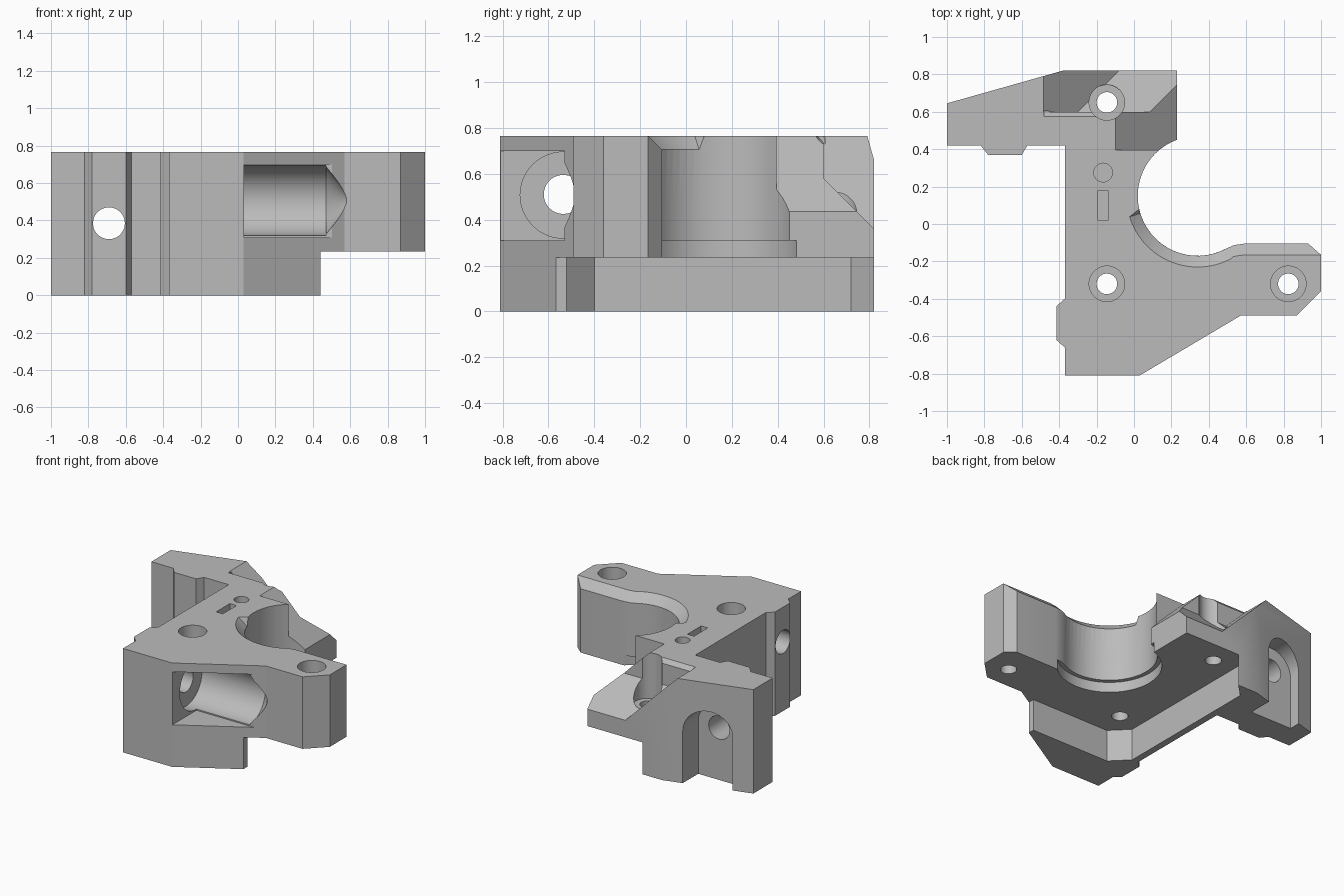
import bpy, bmesh
from math import sin, cos, radians, tau

if "Cube" in bpy.data.objects:
    bpy.data.objects.remove(bpy.data.objects["Cube"], do_unlink=True)

grey = bpy.data.materials.new("plain grey")
grey.use_nodes = True
grey.diffuse_color = (0.5, 0.5, 0.5, 1)
grey.node_tree.nodes["Principled BSDF"].inputs["Base Color"].default_value = (0.5, 0.5, 0.5, 1)

TOP, HIGH, LOW = 0.765, 0.9, -0.1
BORE = (0.34, 0.15)


def loft(name, axis, low_pts, low, high_pts, high):
    """Solid between two matching outlines set across an axis."""
    place = {"x": lambda a, b, h: (h, a, b),
             "y": lambda a, b, h: (a, h, b),
             "z": lambda a, b, h: (a, b, h)}[axis]
    bm = bmesh.new()
    lows = [bm.verts.new(place(a, b, low)) for a, b in low_pts]
    highs = [bm.verts.new(place(a, b, high)) for a, b in high_pts]
    bm.faces.new(lows)
    bm.faces.new(highs)
    n = len(lows)
    for i in range(n):
        j = (i + 1) % n
        bm.faces.new((lows[i], lows[j], highs[j], highs[i]))
    bmesh.ops.recalc_face_normals(bm, faces=bm.faces)
    mesh = bpy.data.meshes.new(name)
    bm.to_mesh(mesh)
    bm.free()
    obj = bpy.data.objects.new(name, mesh)
    bpy.context.collection.objects.link(obj)
    obj.data.materials.append(grey)
    return obj


def prism(name, axis, pts, low, high):
    return loft(name, axis, pts, low, pts, high)


def arc(a, b, r, start, end, n=32):
    steps = [radians(start + (end - start) * i / n) for i in range(n + 1)]
    return [(a + r * cos(t), b + r * sin(t)) for t in steps]


def circle(a, b, r, n=48):
    return [(a + r * cos(tau * i / n), b + r * sin(tau * i / n)) for i in range(n)]


def box(a0, a1, b0, b1):
    return [(a0, b0), (a1, b0), (a1, b1), (a0, b1)]


def boolean(obj, tool, operation="DIFFERENCE"):
    bpy.context.view_layer.objects.active = obj
    mod = obj.modifiers.new("cut", "BOOLEAN")
    mod.operation = operation
    mod.solver = "EXACT"
    mod.object = tool
    bpy.ops.object.modifier_apply(modifier=mod.name)
    bpy.data.objects.remove(tool, do_unlink=True)


# Bracket body with rail tabs on the wing and the left side
body = prism("bracket_body", "z", [
    (-1, 0.645), (-0.38, 0.82), (0.23, 0.82), (0.23, 0), (0.53, -0.09),
    (0.915, -0.09), (1, -0.165), (1, -0.36), (0.87, -0.49), (0.57, -0.49),
    (0.03, -0.81), (-0.37, -0.81), (-0.37, -0.66), (-0.415, -0.62),
    (-0.415, -0.44), (-0.37, -0.4), (-0.37, 0.42), (-0.57, 0.42),
    (-0.6, 0.37), (-0.78, 0.37), (-0.82, 0.42), (-1, 0.42)], 0, TOP)


def cut(name, axis, pts, low, high):
    boolean(body, prism(name, axis, pts, low, high))


# Square pocket underneath, with chamfered corners
cut("pocket", "z", [(-0.32, -0.4), (-0.2, -0.52), (0.44, -0.52), (0.44, -0.9),
                    (1.1, -0.9), (1.1, 0.9), (-0.14, 0.9), (-0.32, 0.72)], LOW, 0.235)


# Large bore flowing into the arm edge, with a chamfer on top
def bore_edge(d, start):
    return arc(*BORE, 0.32 + d, start, 298) + [(0.535, -0.113 - d), (0.59, -0.105 - d),
                                              (1.1, -0.105 - d)]


cut("bore", "z", bore_edge(0, 90) + [(1.1, 0.47)], LOW, HIGH)
cut("bore_step", "z", circle(*BORE, 0.35, 72), LOW, 0.31)
inner = [(1.1, 0.3), (0.34, 0.3)]
boolean(body, loft("bore_chamfer", "z", bore_edge(0, 197) + inner, TOP - 0.06,
                   bore_edge(0.07, 197) + inner, TOP + 0.01))

# Sloped cutaways at the back
slope = prism("back_slope", "y", [(-0.62, 0.9), (0.5, -0.22), (0.5, 0.9)], 0.6, 1)
boolean(slope, prism("rear_slope", "x", [(0.6, 0.9), (0.6, 0.58), (1, 0.18), (1, 0.9)], -1, 1),
        "INTERSECT")
boolean(body, slope)
cut("side_slope", "y", [(-0.235, 0.9), (0.5, 0.165), (0.5, 0.9)], 0.395, 1)
cut("lip_chamfer", "x", [(0.56, 0.78), (0.605, 0.73), (0.605, 0.78)], -0.48, -0.05)

# Vertical screw holes with counterbores
for x, y in ((-0.145, 0.65), (-0.145, -0.32), (0.825, -0.32)):
    cut("screw_hole", "z", circle(x, y, 0.055), LOW, HIGH)
    cut("screw_head", "z", circle(x, y, 0.095), 0.43, HIGH)

# Small round and slotted recesses on top
cut("round_recess", "z", circle(-0.165, 0.275, 0.05), 0.6, HIGH)
cut("slot_recess", "z", box(-0.192, -0.138, 0.02, 0.18), 0.68, HIGH)

# Wing screw hole and arched recess behind it
cut("wing_hole", "y", circle(-0.69, 0.385, 0.085), 0.2, 0.9)
cut("wing_arch", "y", arc(-0.69, 0.385, 0.17, 0, 180) + [(-0.86, LOW), (-0.52, LOW)], 0.6, 1)

# Side screw hole with a window opening through the slanted front
cut("side_hole", "x", circle(-0.535, 0.51, 0.085), -0.6, 0.2)
cut("side_bore", "x", circle(-0.535, 0.507, 0.188), -0.05, 0.47)
boolean(body, loft("bore_tip", "x", circle(-0.535, 0.507, 0.187), 0.465,
                   circle(-0.535, 0.507, 0.01), 0.61))
cut("window", "x", box(-0.9, -0.53, 0.31, 0.7), 0.032, 0.56)

# Smooth round walls, sharp edges kept
bpy.ops.object.select_all(action="DESELECT")
body.select_set(True)
bpy.context.view_layer.objects.active = body
bpy.ops.object.shade_smooth_by_angle(angle=radians(20))
